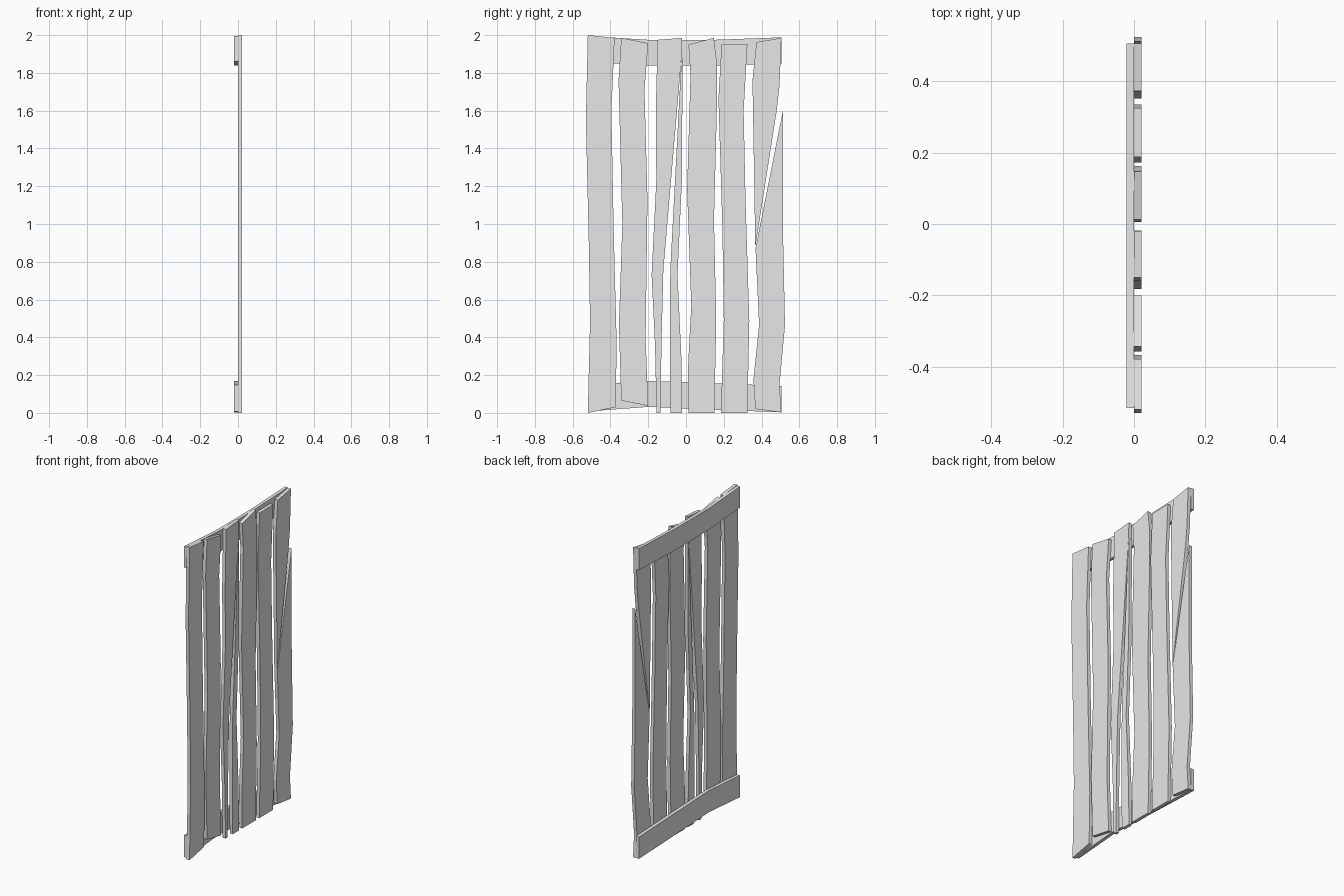
import bpy
import bmesh

# Remove the default object
default_cube = bpy.data.objects.get("Cube")
if default_cube:
    bpy.data.objects.remove(default_cube, do_unlink=True)

THICKNESS = 0.021

# Single plain colour shared by every board
wood = bpy.data.materials.new("pale_grey")
wood.use_nodes = True
colour = (0.8, 0.8, 0.8, 1.0)
wood.diffuse_color = colour
wood.node_tree.nodes["Principled BSDF"].inputs["Base Color"].default_value = colour


def board(name, edge_a, edge_b, x_start):
    """Extrude the outline between two (y, z) edges into a flat board along x."""
    outline = list(edge_a) + list(reversed(edge_b))
    bm = bmesh.new()
    face = bm.faces.new([bm.verts.new((x_start, y, z)) for y, z in outline])
    extruded = bmesh.ops.extrude_face_region(bm, geom=[face])
    moved = [v for v in extruded["geom"] if isinstance(v, bmesh.types.BMVert)]
    bmesh.ops.translate(bm, verts=moved, vec=(THICKNESS, 0, 0))
    bmesh.ops.recalc_face_normals(bm, faces=bm.faces)
    mesh = bpy.data.meshes.new(name)
    bm.to_mesh(mesh)
    bm.free()
    mesh.materials.append(wood)
    obj = bpy.data.objects.new(name, mesh)
    bpy.context.collection.objects.link(obj)
    return obj


def plank(name, near_edge, far_edge):
    """Upright board on the outer side of the battens."""
    return board(name, near_edge, far_edge, 0.0)


def batten(name, upper_edge, lower_edge):
    """Cross board on the inner side of the planks."""
    return board(name, upper_edge, lower_edge, -THICKNESS)


# Whole warped planks, each edge listed from top to bottom
plank("first_plank",
      [(-.52, 2), (-.53, 1.55), (-.515, .92), (-.508, .48), (-.52, 0)],
      [(-.378, 1.985), (-.395, 1.6), (-.383, .97), (-.367, .36), (-.373, .03)])
plank("second_plank",
      [(-.343, 1.985), (-.357, 1.76), (-.337, 1), (-.355, .465), (-.343, .065)],
      [(-.2, 1.957), (-.22, 1.71), (-.204, 1.13), (-.214, .39), (-.2, .037)])
plank("fourth_plank",
      [(.013, 1.95), (.024, 1.79), (.006, 1.18), (.028, .57), (.01, .23), (.013, 0)],
      [(.147, 1.985), (.163, 1.86), (.163, 1.6), (.148, 1.02), (.16, .49), (.15, 0)])
plank("fifth_plank",
      [(.188, 1.95), (.172, 1.66), (.193, .97), (.2, .49), (.185, 0)],
      [(.325, 1.953), (.305, 1.6), (.315, 1.13), (.335, .49), (.325, 0)])

# Third plank, split lengthways into a wide piece and a narrow splinter
plank("third_plank_main",
      [(-.15, 1.975), (-.16, 1.6), (-.157, 1.23), (-.182, .73), (-.164, .36), (-.156, 0)],
      [(-.02, 1.985), (-.024, 1.88), (-.12, .757), (-.13, .36), (-.135, 0)])
plank("third_plank_splinter",
      [(-.024, 1.88), (-.083, .757), (-.086, .44), (-.083, 0)],
      [(-.018, 1.88), (-.022, 1.23), (-.045, .73), (-.024, .28), (-.02, 0)])

# Sixth plank, broken along a diagonal crack
plank("sixth_plank_upper",
      [(.373, 1.963), (.352, 1.76), (.36, 1.286), (.367, .87)],
      [(.505, 1.985), (.495, 1.735), (.48, 1.6), (.372, .91)])
plank("sixth_plank_lower",
      [(.368, .87), (.387, .466), (.357, .175), (.367, .02)],
      [(.513, 1.6), (.513, .97), (.524, .466), (.495, .15), (.505, .003)])

# Sagging battens, each edge listed along y
batten("top_batten",
       [(-.515, 1.995), (-.2, 1.975), (.15, 1.975), (.505, 1.988)],
       [(-.515, 1.86), (-.2, 1.838), (.15, 1.838), (.505, 1.85)])
batten("bottom_batten",
       [(-.515, .148), (-.2, .17), (.2, .155), (.505, .143)],
       [(-.515, .008), (-.2, .032), (.2, .015), (.505, .003)])
